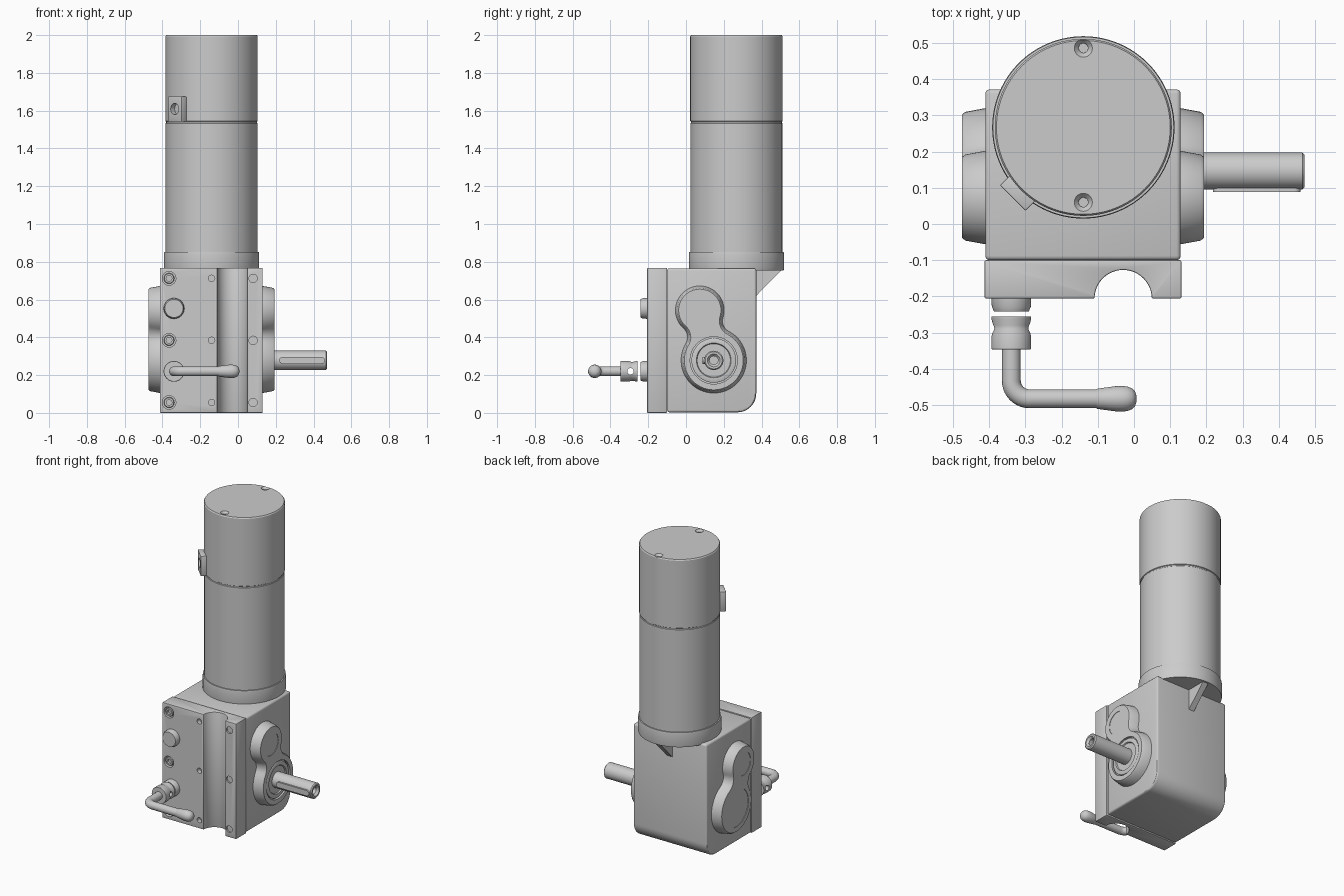
import bpy, bmesh
from math import sin, cos, pi, atan2, sqrt, radians
from mathutils import Vector, Matrix

if "Cube" in bpy.data.objects:
    bpy.data.objects.remove(bpy.data.objects["Cube"])


def loft(name, rings):
    """Closed solid through rings of equal point count."""
    bm = bmesh.new()
    vs = [[bm.verts.new(p) for p in r] for r in rings]
    n = len(vs[0])
    for a, b in zip(vs, vs[1:]):
        for i in range(n):
            j = (i + 1) % n
            bm.faces.new((a[i], a[j], b[j], b[i]))
    bm.faces.new(vs[0][::-1])
    bm.faces.new(vs[-1])
    bmesh.ops.recalc_face_normals(bm, faces=bm.faces)
    me = bpy.data.meshes.new(name)
    bm.to_mesh(me)
    bm.free()
    ob = bpy.data.objects.new(name, me)
    bpy.context.collection.objects.link(ob)
    return ob


def lathe(name, profile, origin, axis, n=48):
    """Revolve (radius, height) points about an axis through origin."""
    q = Vector(axis).to_track_quat('Z', 'Y')
    o = Vector(origin)
    return loft(name, [[o + q @ Vector((r * cos(2 * pi * i / n), r * sin(2 * pi * i / n), h))
                        for i in range(n)] for r, h in profile])


def prism(name, pts, at, c0, c1):
    """Extrude 2D points; at(a, b, c) places them in space."""
    return loft(name, [[at(a, b, c) for a, b in pts] for c in (c0, c1)])


def arc(cx, cy, r, a0, a1, n=12, last=True):
    return [(cx + r * cos(a0 + (a1 - a0) * i / n), cy + r * sin(a0 + (a1 - a0) * i / n))
            for i in range(n + last)]


def apply(ob, mod):
    bpy.context.view_layer.objects.active = ob
    bpy.ops.object.modifier_apply(modifier=mod.name)


def bevel(ob, w, seg=3):
    m = ob.modifiers.new("Bevel", 'BEVEL')
    m.width, m.segments, m.limit_method, m.angle_limit = w, seg, 'ANGLE', radians(40)
    apply(ob, m)


def cut(ob, cutter):
    m = ob.modifiers.new("Cut", 'BOOLEAN')
    m.operation, m.object, m.solver = 'DIFFERENCE', cutter, 'EXACT'
    apply(ob, m)
    bpy.data.objects.remove(cutter)


def hole(ob, origin, axis, r, depth, n=32):
    cut(ob, lathe("hole_cutter", [(r, -depth), (r, 0.02)], origin, axis, n))


X0, X1, TOP = -0.413, 0.131, 0.765
FRONT, SEAM, BACK = -0.206, -0.1, 0.372
MX, MY = -0.14, 0.267            # motor axis
C1, C2 = (0.147, 0.278), (0.073, 0.543)   # output and intermediate axes (y, z)

# gearbox housing, rounded along the lower back edge
body = prism("gearbox_body", [(SEAM, TOP), (SEAM, 0.003)]
             + arc(BACK - 0.1, 0.103, 0.1, -pi / 2, 0) + [(BACK, TOP)],
             lambda a, b, c: (c, a, b), X0 + 0.002, X1 - 0.002)
bevel(body, 0.012)

# front cover with full-height round channel
cover = prism("front_cover", [(X0, SEAM), (X0, FRONT)]
              + arc(-0.03, FRONT, 0.079, pi, 0, 24) + [(X1, FRONT), (X1, SEAM)],
              lambda a, b, c: (a, b, c), 0.0, TOP + 0.002)
bevel(cover, 0.004, 2)
for z in (0.055, 0.384, 0.712):
    hole(cover, (-0.365, FRONT, z), (0, -1, 0), 0.036, 0.03)
    hole(cover, (-0.14, FRONT, z), (0, -1, 0), 0.017, 0.03)
    hole(cover, (0.08, FRONT, z), (0, -1, 0), 0.022, 0.01)
    lathe("cover_screw", [(0.028, -0.03), (0.028, -0.007), (0.025, -0.003), (0.015, -0.003),
                          (0.015, -0.018)], (-0.365, FRONT, z), (0, -1, 0), 24)

# plug and crank socket on the cover
for name, z in (("filler_plug", 0.553), ("crank_socket", 0.22)):
    lathe(name, [(0.055, -0.005), (0.054, 0.022), (0.048, 0.036)],
          (-0.339, FRONT, z), (0, -1, 0))


def boss_outline(x, off):
    """Two circles joined by concave fillets, inset by off."""
    r1, r2, rf = 0.174 - off, 0.13 - off, 0.06 + off
    dy, dz = C2[0] - C1[0], C2[1] - C1[1]
    d, ang = sqrt(dy * dy + dz * dz), atan2(dz, dy)
    a = (d * d + (r1 + rf) ** 2 - (r2 + rf) ** 2) / (2 * d)
    h = sqrt((r1 + rf) ** 2 - a * a)
    t1, t2 = atan2(h, a), atan2(h, a - d)
    pts = (arc(d, 0, r2, -t2, t2, 32, False) + arc(a, h, rf, t2 - pi, t1 - pi, 10, False)
           + arc(0, 0, r1, t1, 2 * pi - t1, 40, False)
           + arc(a, -h, rf, pi - t1, pi - t2, 10, False))
    return [(x, C1[0] + u * cos(ang) - v * sin(ang), C1[1] + u * sin(ang) + v * cos(ang))
            for u, v in pts]


# bearing bosses on both sides, with shallow cap recesses
for side, s, x in (("left", -1, X0 + 0.002), ("right", 1, X1 - 0.002)):
    boss = loft(side + "_bearing_boss", [boss_outline(x + s * h, o) for h, o in
                                         ((-0.005, 0), (0.055, 0.011), (0.064, 0.018))])
    end = x + s * 0.064
    hole(boss, (end, *C2), (s, 0, 0), 0.075, 0.003, 48)
    hole(boss, (end, *C1), (s, 0, 0), 0.125, 0.015 if s > 0 else 0.003, 64)

# shaft seal, output shaft and key
lathe("shaft_seal", [(0.118, -0.02), (0.118, -0.006), (0.112, -0.003), (0.092, -0.003),
                     (0.088, -0.01), (0.07, -0.01)], (0.193, *C1), (1, 0, 0))
lathe("output_shaft", [(0.051, 0), (0.051, 0.314), (0.045, 0.32), (0.034, 0.32),
                       (0.022, 0.306), (0.022, 0.23)], (0.151, *C1), (1, 0, 0))
prism("shaft_key", arc(0.236, C1[1], 0.018, pi / 2, 3 * pi / 2)
      + arc(0.442, C1[1], 0.018, -pi / 2, pi / 2), lambda a, b, c: (a, c, b), 0.088, 0.125)

# motor tube with groove, and its flange collar
motor = lathe("motor_tube", [(0.243, 0.8), (0.243, 1.533), (0.24, 1.536), (0.24, 1.542),
                             (0.2445, 1.545), (0.2445, 1.993), (0.24, 2.0)],
              (MX, MY, 0), (0, 0, 1), 96)
for y in (0.06, 0.486):
    cut(motor, lathe("screw_cutter", [(0.013, -0.03), (0.013, -0.014), (0.025, 0), (0.025, 0.02)],
                     (MX, y, 2.0), (0, 0, 1), 32))
lathe("motor_flange", [(0.25, 0.755), (0.252, 0.765), (0.252, 0.838), (0.25, 0.852)],
      (MX, MY, 0), (0, 0, 1), 96)

# gusset under the overhanging flange
prism("flange_gusset", [(BACK - 0.02, TOP), (BACK - 0.02, 0.6), (BACK, 0.62), (0.514, TOP)],
      lambda a, b, c: (c, a, b), MX - 0.02, MX + 0.02)

# cable entry block on the motor, turned 45 degrees
out, tan = Vector((-1, -1, 0)).normalized(), Vector((1, -1, 0)).normalized()
base = Vector((MX, MY, 0))
block = prism("cable_block", [(-0.05, 1.543), (0.05, 1.543), (0.05, 1.675), (-0.05, 1.675)],
              lambda a, b, c: base + tan * a + out * c + Vector((0, 0, b)), 0.225, 0.276)
bevel(block, 0.003, 2)
hole(block, base + out * 0.276 + Vector((0, 0, 1.609)), out, 0.03, 0.03)

# hand crank: waisted hub, bent rod, grip
KX, KY, KZ = -0.339, -0.483, 0.22
hub = lathe("crank_hub", [(0.04, -0.02), (0.04, 0), (0.055, 0), (0.055, 0.006), (0.05, 0.024),
                          (0.05, 0.034), (0.055, 0.046), (0.055, 0.088), (0.053, 0.091)][2:],
            (KX, -0.256, KZ), (0, -1, 0))
hole(hub, (KX + 0.06, -0.294, KZ), (1, 0, 0), 0.017, 0.14, 24)
hole(hub, (KX, -0.256, KZ), (0, 1, 0), 0.03, 0.02)

cu = bpy.data.curves.new("crank_rod", 'CURVE')
cu.dimensions, cu.bevel_depth, cu.bevel_resolution, cu.use_fill_caps = '3D', 0.026, 6, True
path = [(KX, -0.34)] + arc(KX + 0.05, KY + 0.05, 0.05, pi, 1.5 * pi, 10) + [(-0.095, KY)]
sp = cu.splines.new('POLY')
sp.points.add(len(path) - 1)
for p, (x, y) in zip(sp.points, path):
    p.co = (x, y, KZ, 1)
rod = bpy.data.objects.new("crank_rod", cu)
bpy.context.collection.objects.link(rod)
bpy.context.view_layer.objects.active = rod
rod.select_set(True)
bpy.ops.object.convert(target='MESH')

lathe("crank_grip", [(0.026, 0), (0.028, 0.003), (0.035, 0.055), (0.0355, 0.072), (0.034, 0.085),
                     (0.029, 0.098), (0.02, 0.107), (0.008, 0.111)],
      (-0.104, KY, KZ), (1, 0, 0), 32)

# smooth shading with sharp edges kept
bpy.ops.object.select_all(action='SELECT')
bpy.context.view_layer.objects.active = body
bpy.ops.object.shade_smooth_by_angle(angle=radians(30))
bpy.ops.object.select_all(action='DESELECT')
